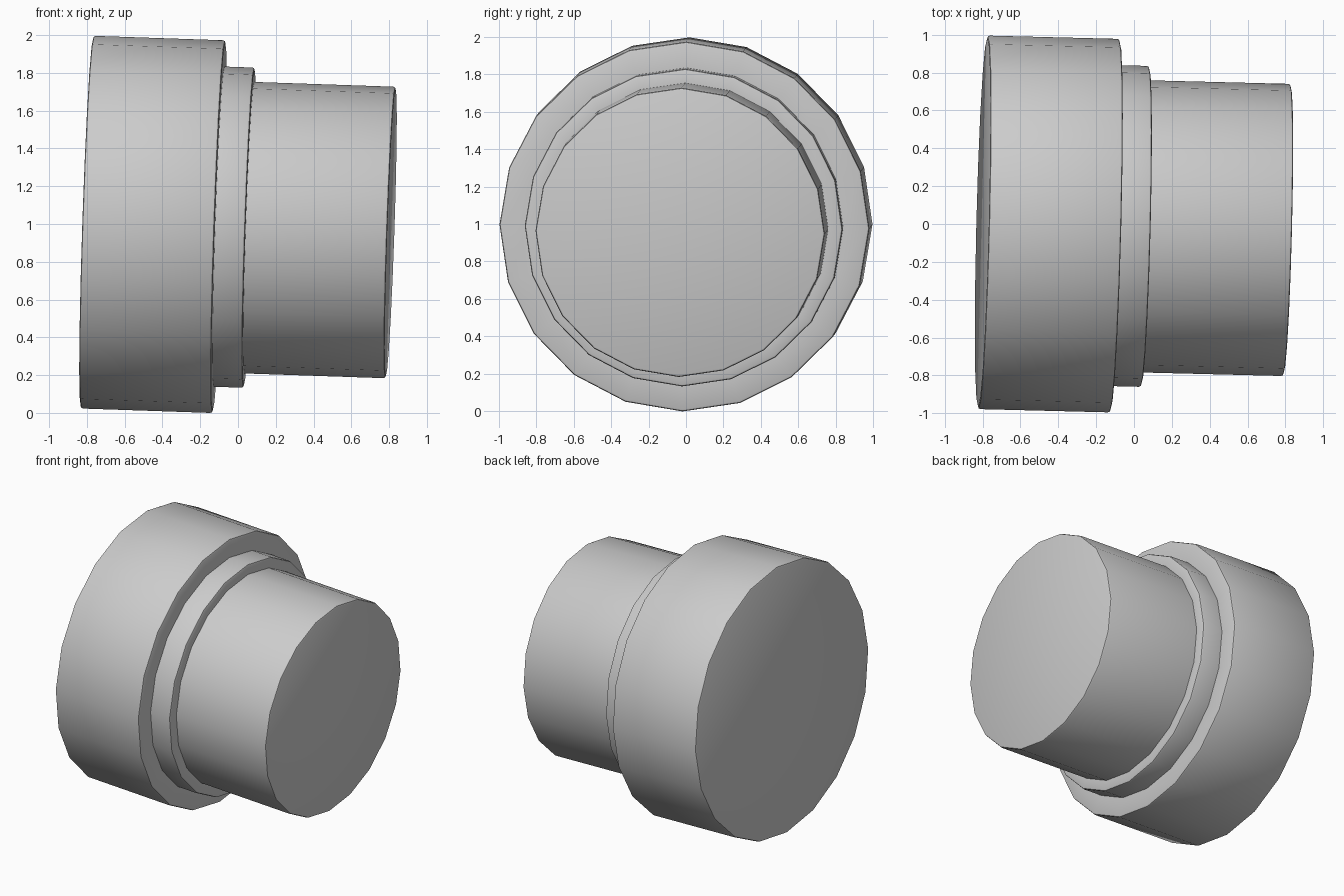
import bpy, bmesh, math
from mathutils import Matrix, Vector

if "Cube" in bpy.data.objects:
    bpy.data.objects.remove(bpy.data.objects["Cube"])

SIDES = 20
BEVEL = 0.013

# Stepped sections along the axis: start, end, radius
SECTIONS = [(-0.80, -0.10, 0.987), (-0.10, 0.06, 0.848), (0.06, 0.81, 0.772)]


def rounded_corner(x, r, dx_in, first):
    """Two-segment rounded outer corner; dx_in points into the solid."""
    pts = []
    for a in (0, 45, 90):
        t = math.radians(a)
        pts.append((x + dx_in * BEVEL * (1 - math.sin(t)),
                    r - BEVEL * (1 - math.cos(t))))
    return pts[::-1] if first else pts


# Outline of the stepped body
profile = rounded_corner(SECTIONS[0][0], SECTIONS[0][2], 1, True)
for i, (x0, x1, r) in enumerate(SECTIONS):
    if i:
        profile.append((x0, r))
    profile += rounded_corner(x1, r, -1, False)

# Revolve the outline into 20-sided rings
bm = bmesh.new()
rings = []
for x, r in profile:
    rings.append([bm.verts.new((x, r * math.sin(2 * math.pi * k / SIDES),
                                r * math.cos(2 * math.pi * k / SIDES)))
                  for k in range(SIDES)])
for a, b in zip(rings, rings[1:]):
    for k in range(SIDES):
        n = (k + 1) % SIDES
        bm.faces.new((a[k], a[n], b[n], b[k]))
bm.faces.new(rings[0])
bm.faces.new(rings[-1])
bmesh.ops.recalc_face_normals(bm, faces=bm.faces)

# Slight tilt of the axis
axis = Vector((1, -0.025, -0.034))
tilt = Vector((1, 0, 0)).rotation_difference(axis).to_matrix().to_4x4()
roll = Matrix.Rotation(math.radians(-0.6), 4, 'X')
bm.transform(Matrix.Translation((0, -0.01, 0.989)) @ tilt @ roll)

# Stand on the ground, centred
lo = [min(v.co[i] for v in bm.verts) for i in range(3)]
hi = [max(v.co[i] for v in bm.verts) for i in range(3)]
bm.transform(Matrix.Translation((-(lo[0] + hi[0]) / 2, -(lo[1] + hi[1]) / 2, -lo[2])))

mesh = bpy.data.meshes.new("stepped_plug")
bm.to_mesh(mesh)
bm.free()
plug = bpy.data.objects.new("stepped_plug", mesh)
bpy.context.collection.objects.link(plug)
bpy.context.view_layer.objects.active = plug
plug.select_set(True)
bpy.ops.object.shade_smooth_by_angle(angle=math.radians(30))
